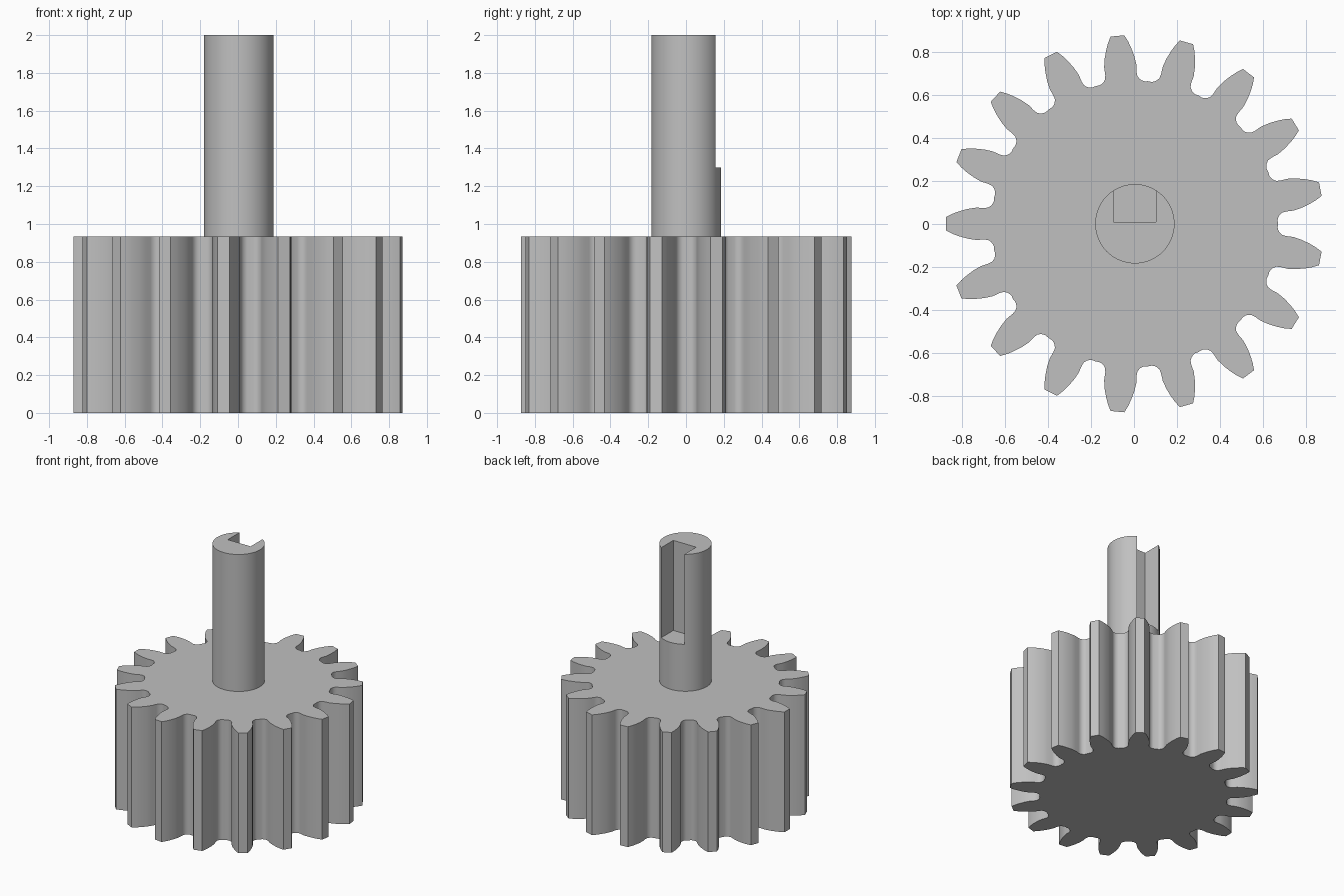
import bpy, bmesh, math

if "Cube" in bpy.data.objects:
    bpy.data.objects.remove(bpy.data.objects["Cube"], do_unlink=True)

CX, CY = 0.004, 0.001
TEETH = 17
GEAR_TOP = 0.935
SHAFT_R = 0.184

# One plain grey for the whole part
grey = bpy.data.materials.new("plain grey")
grey.use_nodes = True
colour = (0.53, 0.53, 0.53, 1)
grey.diffuse_color = colour
grey.node_tree.nodes["Principled BSDF"].inputs["Base Color"].default_value = colour


def extrude_profile(name, points, z0, z1):
    """Solid prism from a closed counter-clockwise outline."""
    bm = bmesh.new()
    base = bm.faces.new([bm.verts.new((x, y, z0)) for x, y in points])
    top = bmesh.ops.extrude_face_region(bm, geom=[base], use_keep_orig=True)
    verts = [v for v in top["geom"] if isinstance(v, bmesh.types.BMVert)]
    bmesh.ops.translate(bm, verts=verts, vec=(0, 0, z1 - z0))
    bmesh.ops.recalc_face_normals(bm, faces=bm.faces)
    mesh = bpy.data.meshes.new(name)
    bm.to_mesh(mesh)
    bm.free()
    mesh.materials.append(grey)
    obj = bpy.data.objects.new(name, mesh)
    bpy.context.collection.objects.link(obj)
    return obj


def activate(obj):
    bpy.ops.object.select_all(action="DESELECT")
    obj.select_set(True)
    bpy.context.view_layer.objects.active = obj


# Half tooth, from root to tip: (distance out, half width)
half_tooth = [(0.654, 0.105), (0.659, 0.094), (0.667, 0.084), (0.681, 0.075),
              (0.70, 0.073), (0.735, 0.075), (0.775, 0.069), (0.815, 0.058),
              (0.845, 0.047), (0.875, 0.032)]
tooth = [(r, -w) for r, w in half_tooth] + [(r, w) for r, w in reversed(half_tooth)]

# Pinion gear, one tooth pointing to -x
outline = []
for k in range(TEETH):
    a = math.pi + k * math.tau / TEETH
    c, s = math.cos(a), math.sin(a)
    outline += [(CX + r * c - w * s, CY + r * s + w * c) for r, w in tooth]
    valley = a + math.pi / TEETH
    outline.append((CX + 0.664 * math.cos(valley), CY + 0.664 * math.sin(valley)))
gear = extrude_profile("pinion_gear", outline, 0, GEAR_TOP)

# Shaft with a keyway slot cut into the back of its upper end
circle = [(CX + SHAFT_R * math.cos(i * math.tau / 64),
           CY + SHAFT_R * math.sin(i * math.tau / 64)) for i in range(64)]
shaft = extrude_profile("shaft", circle, GEAR_TOP - 0.01, 2)
slot = [(-0.095, 0.01), (0.102, 0.01), (0.102, 0.3), (-0.095, 0.3)]
cutter = extrude_profile("keyway_cutter", slot, 1.3, 2.2)
cutter.hide_render = True
cut = shaft.modifiers.new("keyway", "BOOLEAN")
cut.operation = "DIFFERENCE"
cut.solver = "EXACT"
cut.object = cutter
activate(shaft)
bpy.ops.object.modifier_apply(modifier=cut.name)
bpy.data.objects.remove(cutter, do_unlink=True)

# Smooth flanks and shaft, keep hard edges
for obj in (gear, shaft):
    activate(obj)
    bpy.ops.object.shade_smooth_by_angle(angle=math.radians(40))
